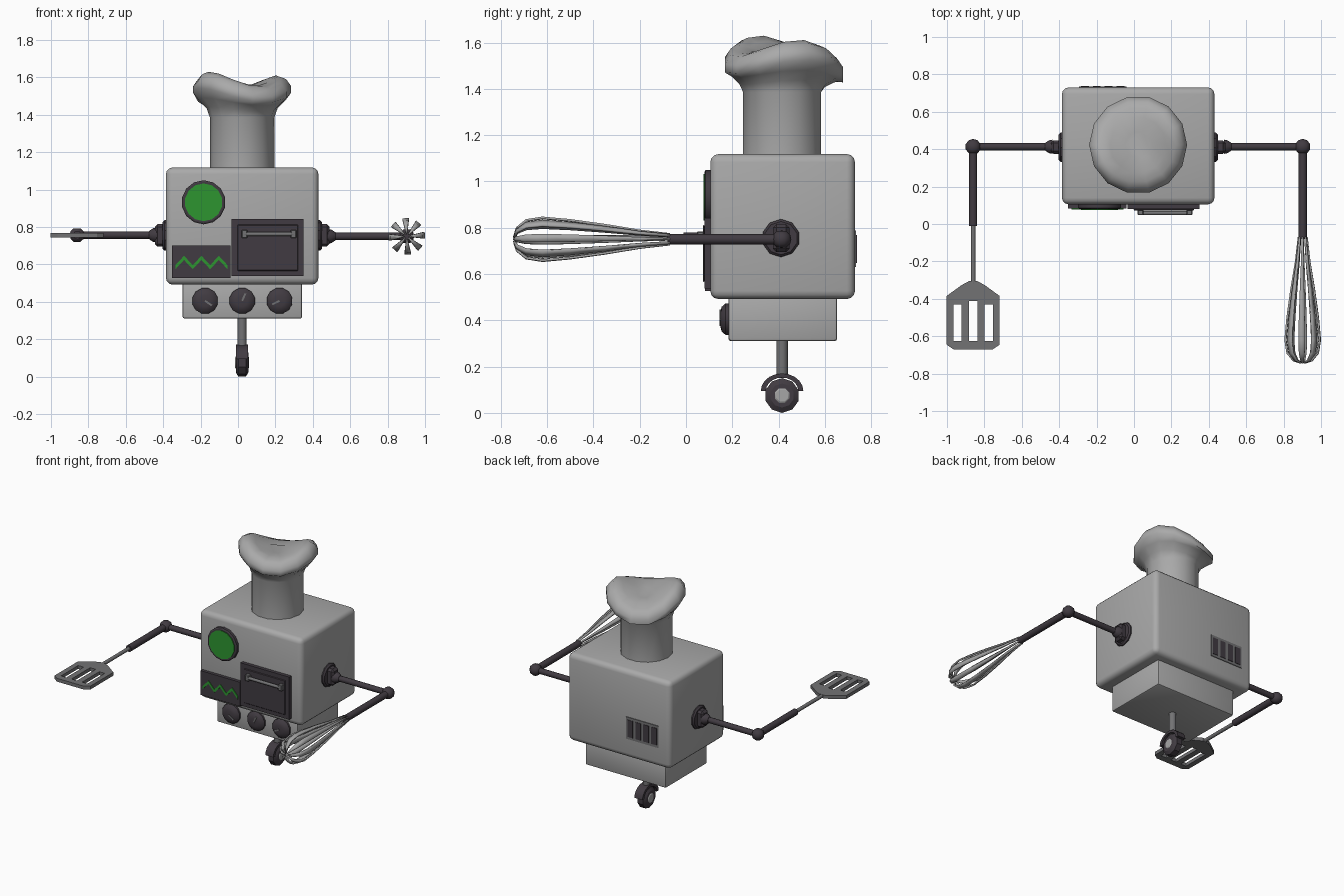
import bpy, bmesh, math
from mathutils import Vector, Matrix

if "Cube" in bpy.data.objects:
    bpy.data.objects.remove(bpy.data.objects["Cube"])

def material(name, rgb):
    m = bpy.data.materials.new(name)
    m.diffuse_color = (*rgb, 1)
    m.use_nodes = True
    m.node_tree.nodes["Principled BSDF"].inputs["Base Color"].default_value = m.diffuse_color
    return m

SHELL = material("shell grey", (0.40, 0.40, 0.40))
DARK = material("dark plastic", (0.053, 0.044, 0.054))
STEEL = material("steel grey", (0.17, 0.17, 0.175))
WIRE = material("bright steel", (0.38, 0.38, 0.38))
GREEN = material("screen green", (0.027, 0.30, 0.03))

def finish(name, bm, mat, smooth=35):
    bmesh.ops.recalc_face_normals(bm, faces=bm.faces)
    me = bpy.data.meshes.new(name)
    bm.to_mesh(me)
    bm.free()
    me.materials.append(mat)
    ob = bpy.data.objects.new(name, me)
    bpy.context.collection.objects.link(ob)
    bpy.ops.object.select_all(action='DESELECT')
    ob.select_set(True)
    bpy.context.view_layer.objects.active = ob
    if smooth:
        bpy.ops.object.shade_smooth_by_angle(angle=math.radians(smooth))
    return ob

def box(name, lo, hi, mat, bevel=0, seg=1, smooth=35, turn=0):
    lo, hi = Vector(lo), Vector(hi)
    bm = bmesh.new()
    bmesh.ops.create_cube(bm, size=1)
    bmesh.ops.scale(bm, vec=hi - lo, verts=bm.verts)
    if bevel:
        bmesh.ops.bevel(bm, geom=bm.edges[:], offset=bevel, segments=seg, affect='EDGES', profile=0.5)
    bmesh.ops.rotate(bm, matrix=Matrix.Rotation(turn, 3, 'Y'), verts=bm.verts)
    bmesh.ops.translate(bm, vec=(lo + hi) / 2, verts=bm.verts)
    return finish(name, bm, mat, smooth)

def lathe(name, start, axis, profile, mat, n=12, smooth=50):
    """Spin (distance along axis, radius) points around an axis."""
    q = Vector(axis).to_track_quat('Z', 'Y')
    bm = bmesh.new()
    rings = []
    for d, r in profile:
        rings.append([bm.verts.new(Vector(start) + q @ Vector((
            r * math.cos((i + .5) * math.tau / n), r * math.sin((i + .5) * math.tau / n), d))) for i in range(n)])
    for a, b in zip(rings, rings[1:]):
        for i in range(n):
            bm.faces.new((a[i], a[(i + 1) % n], b[(i + 1) % n], b[i]))
    bm.faces.new(rings[0])
    bm.faces.new(rings[-1])
    return finish(name, bm, mat, smooth)

def rod(name, a, b, r, mat, n=10):
    v = Vector(b) - Vector(a)
    return lathe(name, a, v, [(0, r), (v.length, r)], mat, n)

def prism(name, outline, y0, y1, mat):
    """Extrude an outline in x, z along y."""
    bm = bmesh.new()
    f = bm.faces.new([bm.verts.new((x, y0, z)) for x, z in outline])
    ext = bmesh.ops.extrude_face_region(bm, geom=[f])
    bmesh.ops.translate(bm, vec=(0, y1 - y0, 0), verts=[v for v in ext['geom'] if isinstance(v, bmesh.types.BMVert)])
    return finish(name, bm, mat, 35)

CX, CY = 0.022, 0.415

# Body and base
box("body", (-0.385, 0.105, 0.492), (0.43, 0.73, 1.118), SHELL, 0.035, 3)
box("base", (-0.297, 0.183, 0.31), (0.343, 0.653, 0.52), SHELL, 0.012, 2)

# Chef hat: straight band, then a puff with a saddle-shaped rim
bm = bmesh.new()
N, rings = 14, []
for k in range(10):
    ring = []
    for i in range(N):
        t = i * math.tau / N
        rim = 1.575 + 0.045 * math.cos(2 * (t - 0.45)) - 0.022 * math.sin(t)
        r, z = [(.172, 1.10), (.172, 1.385), (.19, 1.425 + (rim - 1.57) * .3), (.232, 1.46 + (rim - 1.57) * .5),
                (.262, rim - .085), (.262, rim - .05), (.235, rim - .012), (.20, rim),
                (.15, 1.57 + (rim - 1.57) * .6), (.07, 1.55 + (rim - 1.57) * .25)][k]
        ring.append(bm.verts.new((CX + r * math.cos(t), CY + (.008 if k > 2 else 0) + r * math.sin(t), z)))
    rings.append(ring)
for a, b in zip(rings, rings[1:]):
    for i in range(N):
        bm.faces.new((a[i], a[(i + 1) % N], b[(i + 1) % N], b[i]))
bm.faces.new(rings[-1])
bm.faces.new(rings[0])
finish("chef_hat", bm, SHELL, 60)

# Round screen
lathe("screen_rim", (-0.184, 0.11, 0.932), (0, -1, 0), [(0, .118), (.025, .118), (.03, .11)], DARK, 14, 30)
lathe("screen_glass", (-0.184, 0.082, 0.932), (0, -1, 0), [(0, .101), (.006, .101)], GREEN, 14, 30)

# Wave display
box("wave_panel", (-0.353, 0.082, 0.527), (-0.04, 0.11, 0.70), DARK)
xs = [-.335 + i * .0465 for i in range(7)]
zs = [.585 if i % 2 == 0 else .635 for i in range(7)]
prism("wave_line", [(x, z + .011) for x, z in zip(xs, zs)] + [(x, z - .011) for x, z in list(zip(xs, zs))[::-1]],
      0.083, 0.077, GREEN)

# Oven door with frame lip and handle
box("oven_door", (-0.035, 0.08, 0.537), (0.35, 0.11, 0.842), DARK)
box("oven_door_panel", (-0.003, 0.073, 0.565), (0.322, 0.081, 0.812), DARK, 0.004)
rod("oven_handle", (0.035, 0.058, 0.762), (0.297, 0.058, 0.762), 0.011, STEEL)
for x in (0.035, 0.297):
    box("handle_mount", (x - .015, 0.048, 0.74), (x + .015, 0.08, 0.784), STEEL, 0.004)

# Knobs with pointers
for x, a in ((-0.176, 0.6), (0.022, -1.15), (0.222, -0.45)):
    lathe("knob", (x, 0.19, 0.405), (0, -1, 0), [(0, .07), (.02, .07), (.036, .055), (.042, .03)], DARK, 12, 40)
    d = Vector((math.cos(a), 0, -math.sin(a))) * (.022 if a > -0.4 or a < -1 else -.022)
    box("knob_pointer", (x + d.x - .022, 0.145, 0.405 + d.z - .005),
        (x + d.x + .022, 0.155, 0.405 + d.z + .005), STEEL, turn=a)

# Back vent
box("vent_frame", (-0.295, 0.72, 0.63), (-0.04, 0.735, 0.787), STEEL)
for i in range(4):
    x = -0.262 + i * 0.063
    box("vent_slot", (x - .021, 0.73, 0.648), (x + .021, 0.738, 0.769), DARK)

# Arms: shoulder hinge, upper arm, elbow, forearm
for side, wall, elbow, tip, z in ((-1, -0.385, -0.86, -0.01, 0.757), (1, 0.43, 0.902, -0.08, 0.75)):
    ax = (side, 0, 0)
    lathe("shoulder_disc", (wall - side * .01, 0.41, 0.755), ax, [(0, .082), (.018, .082), (.028, .072)], DARK, 10, 30)
    x0, x1 = sorted((wall, wall + side * .06))
    box("shoulder_block", (x0, 0.375, 0.695), (x1, 0.447, 0.815), DARK, 0.015)
    lathe("shoulder_cap", (wall + side * .05, 0.413, z), ax, [(0, .04), (.02, .036), (.04, .022)], DARK, 10)
    rod("upper_arm", (wall + side * .05, 0.413, z), (elbow, 0.413, z), 0.02, DARK)
    lathe("elbow", (elbow, 0.413, z - .036), (0, 0, 1), [(0, .02), (.016, .037), (.036, .042), (.056, .037), (.072, .02)], DARK, 10)
    rod("forearm", (elbow, 0.413, z), (elbow, tip, z), 0.023, DARK)

# Spatula: strips of outline around three slots
rod("spatula_rod", (-0.86, 0.0, 0.757), (-0.86, -0.32, 0.757), 0.013, STEEL, 8)
bm = bmesh.new()
cols = [-.142, -.105, -.062, -.022, .022, .062, .105, .142]
top = [-.385, -.358, -.327, -.305, -.305, -.327, -.358, -.385]
hole = [-.43, -.43, -.43, -.413, -.413, -.43, -.43, -.43]
bot = [-.645, -.67, -.67, -.67, -.67, -.67, -.67, -.645]
grid = [[bm.verts.new((-0.86 + c, y, 0.757)) for y in (t, h, h - .02, -.605, -.625, b)]
        for c, t, h, b in zip(cols, top, hole, bot)]
for i in range(7):
    for j in range(5):
        if not (i in (1, 3, 5) and 1 <= j <= 3):
            bm.faces.new((grid[i][j], grid[i + 1][j], grid[i + 1][j + 1], grid[i][j + 1]))
blade = finish("spatula_blade", bm, STEEL, 0)
mod = blade.modifiers.new("thickness", 'SOLIDIFY')
mod.thickness, mod.offset = 0.024, 0

# Whisk: eight bowed flat wires meeting at the tip
bm = bmesh.new()
profile = [(-.07, .022), (-.2, .037), (-.35, .062), (-.5, .083), (-.62, .094), (-.69, .083), (-.73, .05), (-.742, .012)]
for k in range(8):
    c = k * math.tau / 8 + 0.06
    prev = None
    for y, r in profile:
        pair = [bm.verts.new((0.902 + r * math.cos(c + s), y, 0.75 + r * math.sin(c + s))) for s in (-.19, .19)]
        if prev:
            bm.faces.new((prev[0], prev[1], pair[1], pair[0]))
        prev = pair
whisk = finish("whisk_wires", bm, WIRE, 40)
mod = whisk.modifiers.new("thickness", 'SOLIDIFY')
mod.thickness, mod.offset = 0.01, 0

# Leg, wheel, hub and fender
rod("leg", (CX, CY, 0.15), (CX, CY, 0.33), 0.025, STEEL)
lathe("wheel", (CX - .034, CY, 0.075), (1, 0, 0), [(0, .052), (.014, .075), (.054, .075), (.068, .052)], DARK, 10, 30)
lathe("wheel_hub", (CX - .038, CY, 0.075), (1, 0, 0), [(0, .028), (.006, .037), (.07, .037), (.076, .028)], WIRE, 8, 30)
arc = [math.pi * i / 10 for i in range(11)]
bm = bmesh.new()
verts = [bm.verts.new((CX - .032, CY + r * math.cos(t), 0.095 + r * .82 * math.sin(t)))
         for r, a in ((.092, arc), (.07, arc[::-1])) for t in a]
for i in range(10):
    bm.faces.new((verts[i], verts[i + 1], verts[20 - i], verts[21 - i]))
ext = bmesh.ops.extrude_face_region(bm, geom=bm.faces[:])
bmesh.ops.translate(bm, vec=(.064, 0, 0), verts=[v for v in ext['geom'] if isinstance(v, bmesh.types.BMVert)])
finish("wheel_fender", bm, DARK, 35)
